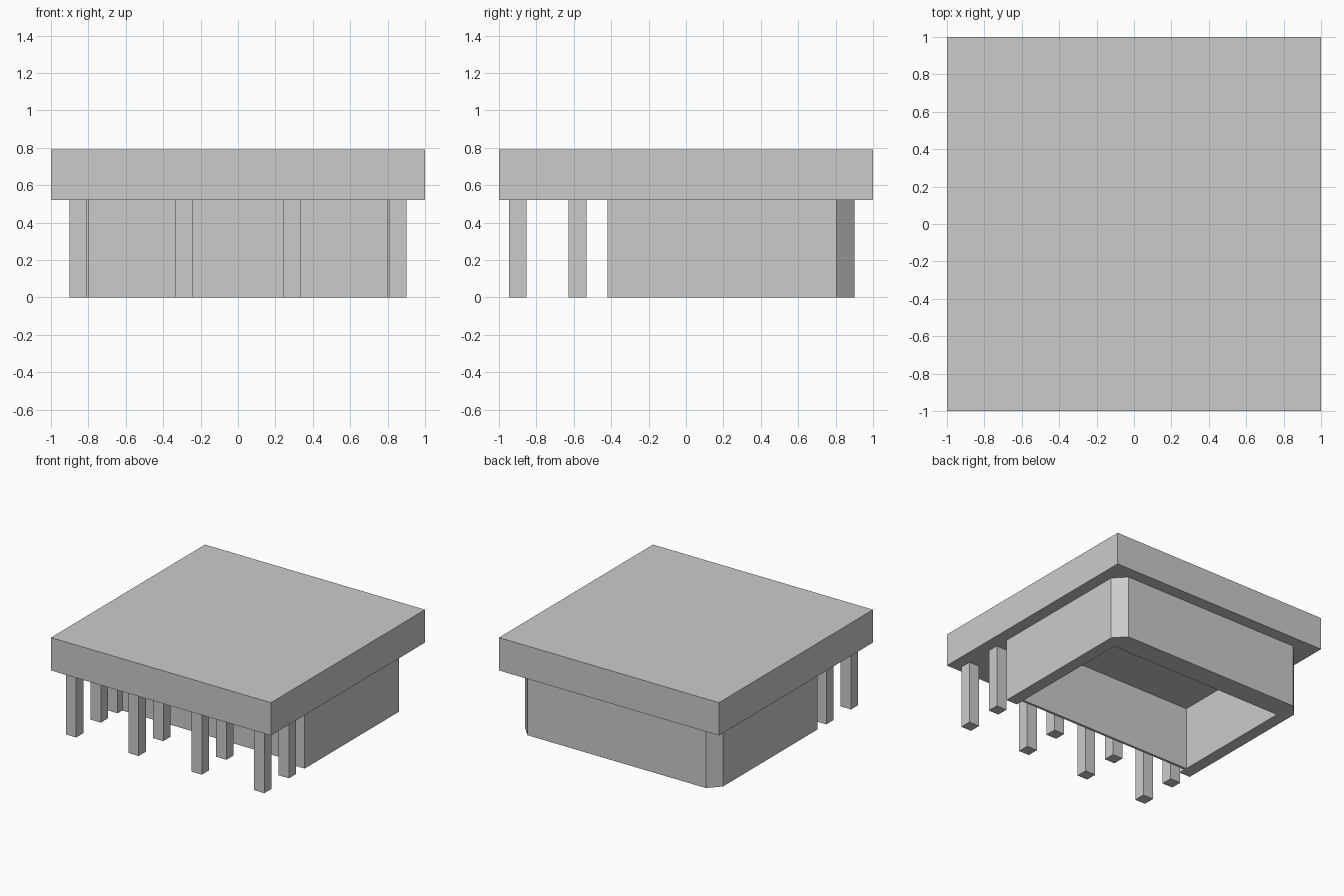
import bpy
import bmesh

if "Cube" in bpy.data.objects:
    bpy.data.objects.remove(bpy.data.objects["Cube"])


def prism(name, outline, z0, z1):
    """Extrude a counter-clockwise outline from z0 to z1."""
    bm = bmesh.new()
    face = bm.faces.new([bm.verts.new((x, y, z0)) for x, y in outline])
    ext = bmesh.ops.extrude_face_region(bm, geom=[face], use_keep_orig=True)
    top = [g for g in ext["geom"] if isinstance(g, bmesh.types.BMVert)]
    bmesh.ops.translate(bm, verts=top, vec=(0, 0, z1 - z0))
    bmesh.ops.recalc_face_normals(bm, faces=bm.faces)
    mesh = bpy.data.meshes.new(name)
    bm.to_mesh(mesh)
    bm.free()
    obj = bpy.data.objects.new(name, mesh)
    bpy.context.collection.objects.link(obj)
    return obj


def box(name, x0, x1, y0, y1, z0, z1):
    return prism(name, [(x0, y0), (x1, y0), (x1, y1), (x0, y1)], z0, z1)


EAVES, TOP = 0.52, 0.79

# Roof slab
box("roof_slab", -1, 1, -1, 1, EAVES, TOP)

# Porch pillars: two rows of four
half = 0.047
for row, y in (("front", -0.90), ("rear", -0.58)):
    for i, x in enumerate((-0.855, -0.287, 0.287, 0.855)):
        box(f"{row}_pillar_{i + 1}", x - half, x + half, y - half, y + half, 0, EAVES)

# Chamber walls: U-shaped plan with chamfered back corners and
# a thin front wall set back between the side wall ends
right = [(0.80, -0.36), (0.80, -0.42), (0.90, -0.42), (0.90, 0.805), (0.81, 0.90)]
outline = right + [(-x, y) for x, y in reversed(right)]
walls = prism("chamber_walls", outline, 0, EAVES)

# Room hollow cut through the walls
cutter = box("room_cutter", -0.80, 0.80, -0.34, 0.72, -0.1, EAVES + 0.1)
cutter.hide_render = True
cutter.display_type = 'WIRE'
cut = walls.modifiers.new("room", 'BOOLEAN')
cut.operation = 'DIFFERENCE'
cut.solver = 'EXACT'
cut.object = cutter
